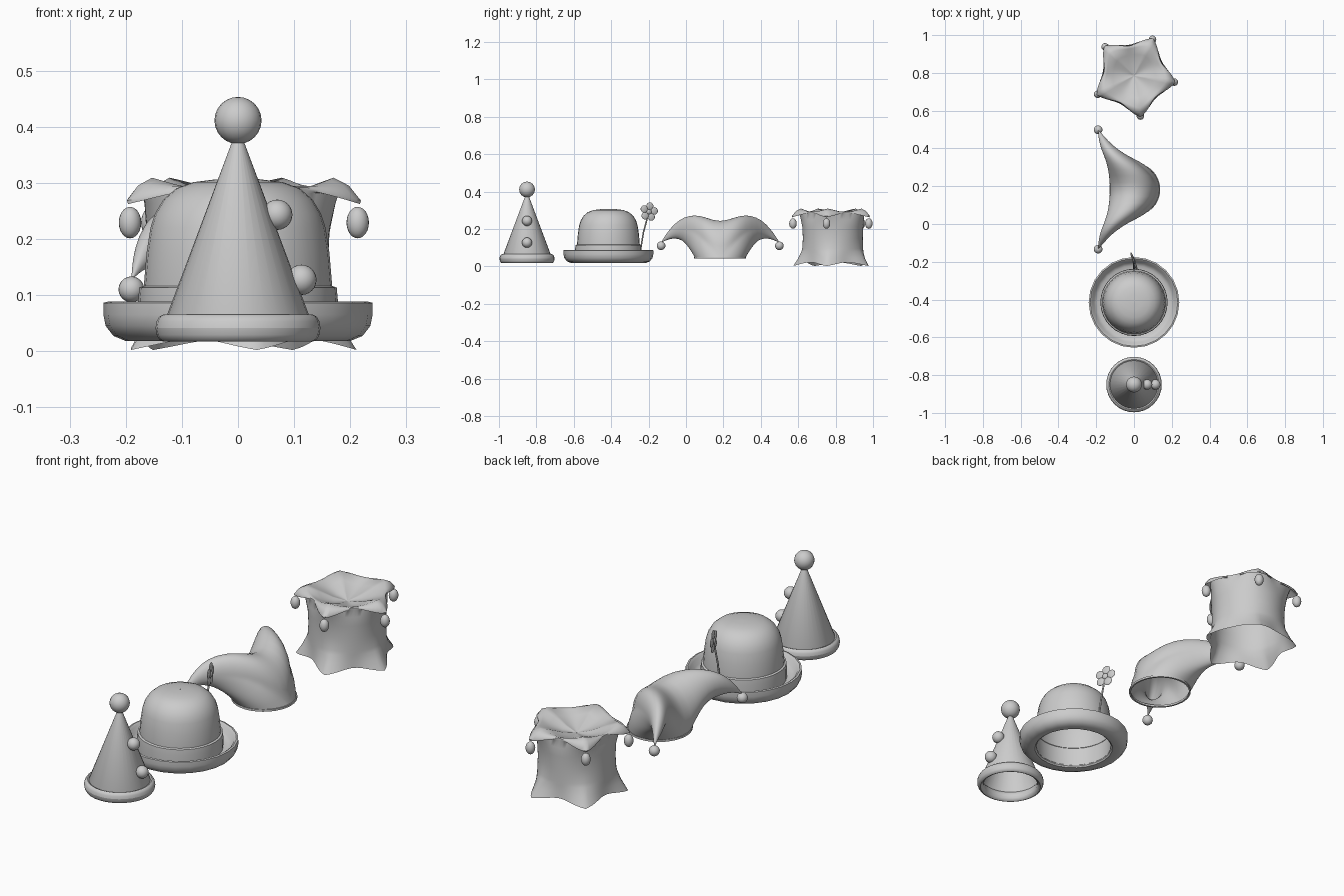
import bpy, math
from mathutils import Vector

if "Cube" in bpy.data.objects:
    bpy.data.objects.remove(bpy.data.objects["Cube"])

def finish(name, verts, faces, loc=(0, 0, 0), angle=40):
    me = bpy.data.meshes.new(name)
    me.from_pydata(verts, [], faces)
    ob = bpy.data.objects.new(name, me)
    bpy.context.collection.objects.link(ob)
    ob.location = loc
    smooth(ob, angle)
    return ob

def smooth(ob, angle=40):
    bpy.ops.object.select_all(action='DESELECT')
    ob.select_set(True)
    bpy.context.view_layer.objects.active = ob
    bpy.ops.object.shade_smooth_by_angle(angle=math.radians(angle))

def loft(name, rings, loc=(0, 0, 0), angle=40):
    n = len(rings[0])
    verts = [p for r in rings for p in r]
    faces = [(k*n + i, k*n + (i+1) % n, (k+1)*n + (i+1) % n, (k+1)*n + i)
             for k in range(len(rings)-1) for i in range(n)]
    return finish(name, verts, faces, loc, angle)

def revolve(name, profile, loc, n=32, angle=40):
    return loft(name, [[(r*math.cos(2*math.pi*i/n), r*math.sin(2*math.pi*i/n), z)
                        for i in range(n)] for r, z in profile], loc, angle)

def ball(name, loc, r, scale=(1, 1, 1), rot=(0, 0, 0)):
    bpy.ops.mesh.primitive_uv_sphere_add(segments=20, ring_count=12, radius=r, location=loc, rotation=rot)
    ob = bpy.context.object
    ob.name = name
    ob.scale = scale
    smooth(ob, 60)
    return ob

# Cone hat: hollow cone, rolled brim, pompom and two buttons
c = (0, -0.85, 0)
revolve("cone_shell", [(0.118, 0.03), (0.127, 0.063), (0.008, 0.38)], c)
revolve("cone_brim", [(0.133 + 0.014*math.cos(a), 0.041 + 0.024*math.sin(a))
                      for a in [2*math.pi*k/12 for k in range(13)]], c)
ball("cone_pompom", (0, -0.85, 0.411), 0.042)
ball("cone_button_upper", (0.07, -0.85, 0.243), 0.027)
ball("cone_button_lower", (0.113, -0.85, 0.127), 0.027)

# Bowler hat: crown with inside, band, upturned brim
b = (0, -0.415, 0)
revolve("bowler_crown", [(0.165, 0.025), (0.168, 0.115), (0.163, 0.175), (0.156, 0.22), (0.148, 0.245),
                         (0.133, 0.27), (0.11, 0.29), (0.08, 0.301), (0.04, 0.306), (0.001, 0.307)], b)
revolve("bowler_band", [(0.177, 0.04), (0.178, 0.09), (0.176, 0.113), (0.166, 0.117)], b)
revolve("bowler_brim", [(0.165, 0.03), (0.172, 0.02), (0.2, 0.018), (0.222, 0.027), (0.236, 0.045),
                        (0.24, 0.065), (0.24, 0.086), (0.232, 0.088), (0.222, 0.08), (0.212, 0.058),
                        (0.195, 0.047), (0.17, 0.045)], b, 24)

# Flower tucked in the band
fc = Vector((0, -0.198, 0.292))
yaw = math.radians(20)
side = Vector((-math.sin(yaw), math.cos(yaw), 0))
for k in range(5):
    a = math.radians(72*k + 80)
    p = fc + side*0.031*math.cos(a) + Vector((0, 0, 0.031*math.sin(a)))
    ball("flower_petal", p, 0.02, (0.3, 1, 1), (0, 0, yaw))
ball("flower_center", fc, 0.014, (0.6, 1, 1), (0, 0, yaw))
cu = bpy.data.curves.new("flower_stem", 'CURVE')
cu.dimensions = '3D'
cu.bevel_depth = 0.004
sp = cu.splines.new('POLY')
sp.points.add(2)
for pt, co in zip(sp.points, [(0, -0.243, 0.09), (0, -0.228, 0.18), fc]):
    pt.co = (*co, 1)
bpy.context.collection.objects.link(bpy.data.objects.new("flower_stem", cu))

# Two-horned hat: each half is a tube from (arch + half opening) to the horn tip
# section: x centre, x half width, top, side and bottom points as (y, z)
sections = [
    (0.004, 0.131, (0, 0.235), (0, 0.045), (0.135, 0.045)),
    (-0.018, 0.114, (0.075, 0.262), (0.075, 0.13), (0.152, 0.075)),
    (-0.062, 0.082, (0.135, 0.277), (0.14, 0.19), (0.175, 0.11)),
    (-0.118, 0.05, (0.195, 0.264), (0.2, 0.2), (0.202, 0.14)),
    (-0.15, 0.031, (0.245, 0.228), (0.238, 0.185), (0.235, 0.15)),
    (-0.172, 0.016, (0.285, 0.18), (0.277, 0.163), (0.27, 0.148)),
    (-0.188, 0.002, (0.314, 0.132), (0.312, 0.13), (0.31, 0.13))]
N = 32
rings = []
for cx, rx, T, M, B in sections:
    ring = []
    for i in range(N):
        a = 2*math.pi*i/N
        s = math.sin(a)
        E = T if s >= 0 else B
        t = abs(s)
        ring.append((cx + rx*math.cos(a), M[0] + (E[0]-M[0])*t, M[1] + (E[1]-M[1])*t))
    rings.append(ring)
horn = loft("horned_hat", rings, (0, 0.183, 0), 60)
m = horn.modifiers.new("mirror", 'MIRROR')
m.use_axis = (False, True, False)
m.merge_threshold = 0.0005
s = horn.modifiers.new("subdiv", 'SUBSURF')
s.levels = s.render_levels = 1
revolve("horned_hat_rim", [(1, 0.05), (1.03, 0.05), (1.03, 0.041), (0.97, 0.041), (0.97, 0.05)],
        (0.004, 0.183, 0)).scale = (0.131, 0.135, 1)
for y in (-0.133, 0.499):
    ball("horn_bell", (-0.19, y, 0.11), 0.023)

# Five-pointed hat: skirt, waist, drooping collar and dished top
# ring: valley radius, tip radius, valley z, tip z
prof = [(0.166, 0.214, 0.022, 0.002), (0.163, 0.188, 0.05, 0.042), (0.162, 0.17, 0.08, 0.078),
        (0.162, 0.164, 0.095, 0.095), (0.16, 0.16, 0.15, 0.15), (0.163, 0.163, 0.21, 0.21),
        (0.164, 0.176, 0.25, 0.265), (0.16, 0.188, 0.28, 0.295), (0.161, 0.22, 0.287, 0.262),
        (0.16, 0.222, 0.292, 0.268), (0.155, 0.2, 0.294, 0.295), (0.145, 0.172, 0.29, 0.309),
        (0.11, 0.12, 0.275, 0.29), (0.06, 0.06, 0.258, 0.265), (0.001, 0.001, 0.25, 0.25)]
N = 80
th0 = math.radians(-9)
rings = []
for rv, rt, zv, zt in prof:
    ring = []
    for i in range(N):
        a = 2*math.pi*i/N
        w = (1 - abs(math.sin(2.5*a)))
        w = 0.75*w + 0.25*(1 + math.cos(5*a))/2
        r, z = rv + (rt-rv)*w, zv + (zt-zv)*w
        ring.append((r*math.cos(a+th0), r*math.sin(a+th0), z))
    rings.append(ring)
loft("five_point_hat", rings, (0, 0.785, 0), 50)
for k in range(5):
    a = th0 + 2*math.pi*k/5
    ball("collar_bell", (0.216*math.cos(a), 0.785 + 0.216*math.sin(a), 0.229), 0.02, (1, 1, 1.4))
